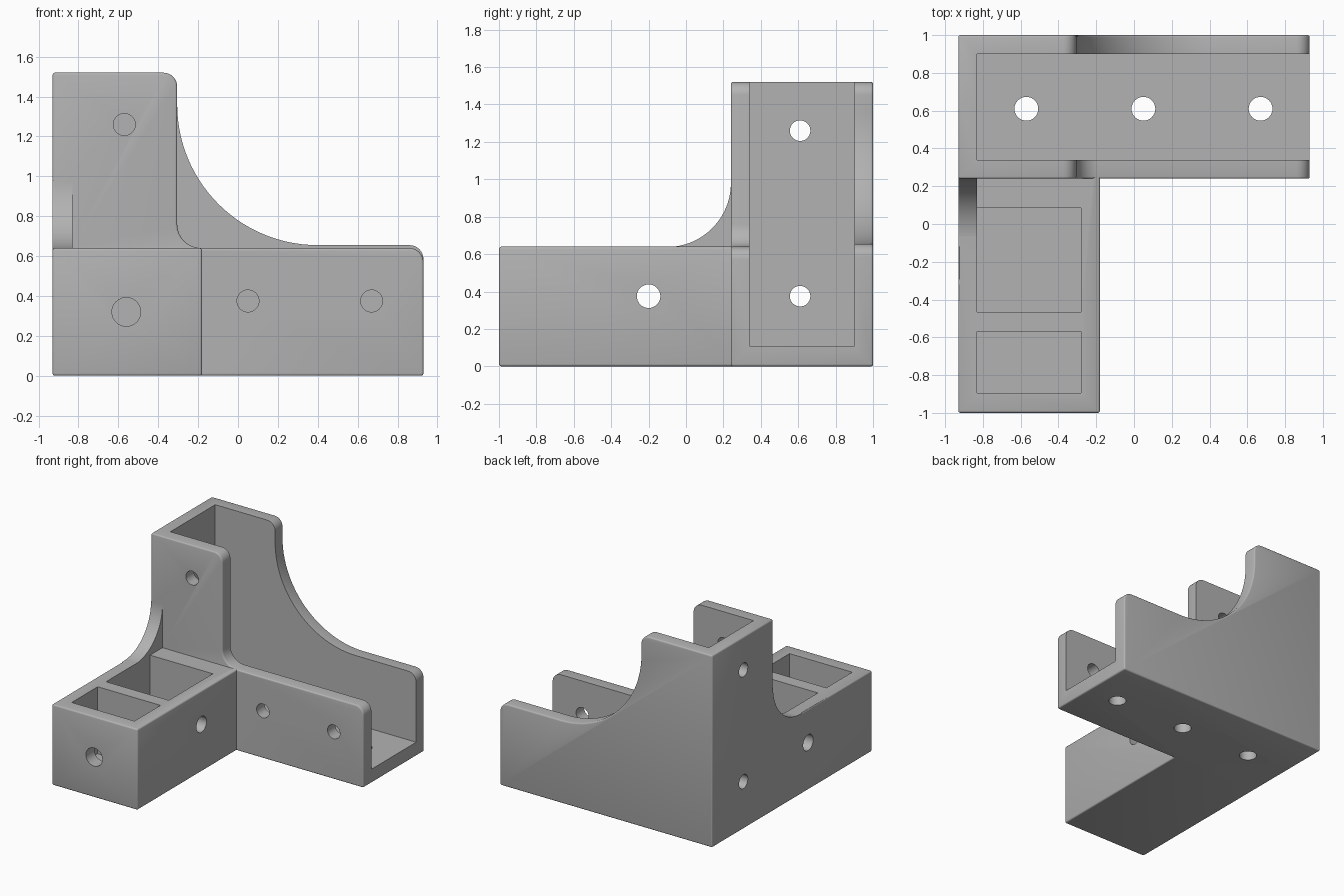
import bpy, bmesh, math
from mathutils import Vector, Matrix

cube = bpy.data.objects.get("Cube")
if cube:
    bpy.data.objects.remove(cube, do_unlink=True)

EDGE = 0.012          # small softening on outer edges
LEFT, RIGHT = -0.93, 0.93

grey = bpy.data.materials.new("plain grey")
grey.use_nodes = True
grey.diffuse_color = (0.45, 0.45, 0.45, 1)
grey.node_tree.nodes["Principled BSDF"].inputs["Base Color"].default_value = grey.diffuse_color


def add_object(name, bm):
    bmesh.ops.recalc_face_normals(bm, faces=bm.faces)
    mesh = bpy.data.meshes.new(name)
    bm.to_mesh(mesh)
    bm.free()
    mesh.materials.append(grey)
    obj = bpy.data.objects.new(name, mesh)
    bpy.context.collection.objects.link(obj)
    return obj


def rounded(corners):
    """Turn (u, v, radius) corners into an outline with arcs at the corners."""
    points = []
    for i, (u, v, r) in enumerate(corners):
        p = Vector((u, v))
        if r == 0:
            points.append(p)
            continue
        a = (Vector(corners[i - 1][:2]) - p).normalized()
        b = (Vector(corners[(i + 1) % len(corners)][:2]) - p).normalized()
        steps = 3 if r <= EDGE else 8 if r < 0.2 else 28
        for k in range(steps + 1):
            t = math.pi / 2 * k / steps
            points.append(p + r * (a * (1 - math.sin(t)) + b * (1 - math.cos(t))))
    return points


def prism(name, outline, start, end, axis="y", soften=False):
    """Extrude an outline; optionally soften the rim at the end cap."""
    place = (lambda p, d: (p.x, d, p.y)) if axis == "y" else (lambda p, d: (d, p.x, p.y))
    bm = bmesh.new()
    near = [bm.verts.new(place(p, start)) for p in outline]
    far = [bm.verts.new(place(p, end)) for p in outline]
    bm.faces.new(near)
    cap = bm.faces.new(far)
    for i in range(len(outline)):
        bm.faces.new((near[i - 1], near[i], far[i], far[i - 1]))
    bmesh.ops.recalc_face_normals(bm, faces=bm.faces)
    if soften:
        bmesh.ops.bevel(bm, geom=list(cap.edges), offset=EDGE * 0.9, segments=3,
                        profile=0.5, affect="EDGES")
    return add_object(name, bm)


def box(name, low, high, soften=False):
    low, high = Vector(low), Vector(high)
    bm = bmesh.new()
    bmesh.ops.create_cube(bm, size=1, matrix=Matrix.Translation((low + high) / 2)
                          @ Matrix.Diagonal((*(high - low), 1)))
    if soften:
        bmesh.ops.bevel(bm, geom=list(bm.edges), offset=EDGE, segments=3,
                        profile=0.5, affect="EDGES")
    return add_object(name, bm)


def drill(center, direction, length, radius):
    bm = bmesh.new()
    turn = Vector(direction).to_track_quat("Z", "Y").to_matrix().to_4x4()
    bmesh.ops.create_cone(bm, cap_ends=True, segments=32, radius1=radius, radius2=radius,
                          depth=length, matrix=Matrix.Translation(center) @ turn)
    return add_object("hole_cutter", bm)


def combine(target, other, operation):
    mod = target.modifiers.new("combine", "BOOLEAN")
    mod.operation, mod.solver, mod.object = operation, "EXACT", other
    bpy.context.view_layer.objects.active = target
    bpy.ops.object.modifier_apply(modifier=mod.name)
    bpy.data.objects.remove(other, do_unlink=True)


def bracket_outline(rail_top, inner_radius):
    return rounded([(LEFT, 0, EDGE), (RIGHT, 0, EDGE), (RIGHT, rail_top, 0.07),
                    (-0.305, rail_top, inner_radius), (-0.305, 1.52, 0.07),
                    (LEFT, 1.52, EDGE)])


# Upright and rail: front and back halves with different inner curves
bracket = prism("corner_bracket", bracket_outline(0.64, 0.12), 0.62, 0.24, soften=True)
back_half = prism("back_half", bracket_outline(0.655, 0.705), 0.62, 1.0, soften=True)
combine(bracket, back_half, "UNION")

# Channel open to the side and top
combine(bracket, box("channel_cutter", (-0.83, 0.34, 0.11), (1.5, 0.90, 2)), "DIFFERENCE")

# Front arm
combine(bracket, box("front_arm", (LEFT, -1, 0), (-0.18, 0.30, 0.64), soften=True), "UNION")

# Curved brace between the arm and the upright
brace = rounded([(-0.12, 0.5, 0), (0.30, 0.5, 0), (0.30, 0.98, 0), (0.24, 0.98, 0),
                 (0.24, 0.638, 0.342), (-0.12, 0.638, 0)])
combine(bracket, prism("brace", brace, LEFT, -0.83, axis="x"), "UNION")

# Two pockets in the arm
for y0, y1 in ((-0.895, -0.57), (-0.465, 0.085)):
    combine(bracket, box("pocket_cutter", (-0.83, y0, 0.11), (-0.28, y1, 1.2)), "DIFFERENCE")

# Screw holes
holes = [drill((x, 0.61, 0), (0, 0, 1), 0.4, 0.063) for x in (-0.57, 0.05, 0.67)]
holes += [drill((x, 0.29, z), (0, 1, 0), 0.3, 0.055)
          for x, z in ((-0.57, 1.26), (0.05, 0.375), (0.67, 0.375))]
holes += [drill((-0.88, 0.61, z), (1, 0, 0), 0.3, 0.055) for z in (0.375, 1.26)]
holes.append(drill((-0.55, -0.2, 0.375), (1, 0, 0), 1.2, 0.063))
holes.append(drill((-0.56, -0.75, 0.32), (0, 1, 0), 0.7, 0.072))
for hole in holes:
    combine(bracket, hole, "DIFFERENCE")

bpy.ops.object.select_all(action="DESELECT")
bracket.select_set(True)
bpy.context.view_layer.objects.active = bracket
bpy.ops.object.shade_smooth_by_angle(angle=math.radians(35))
